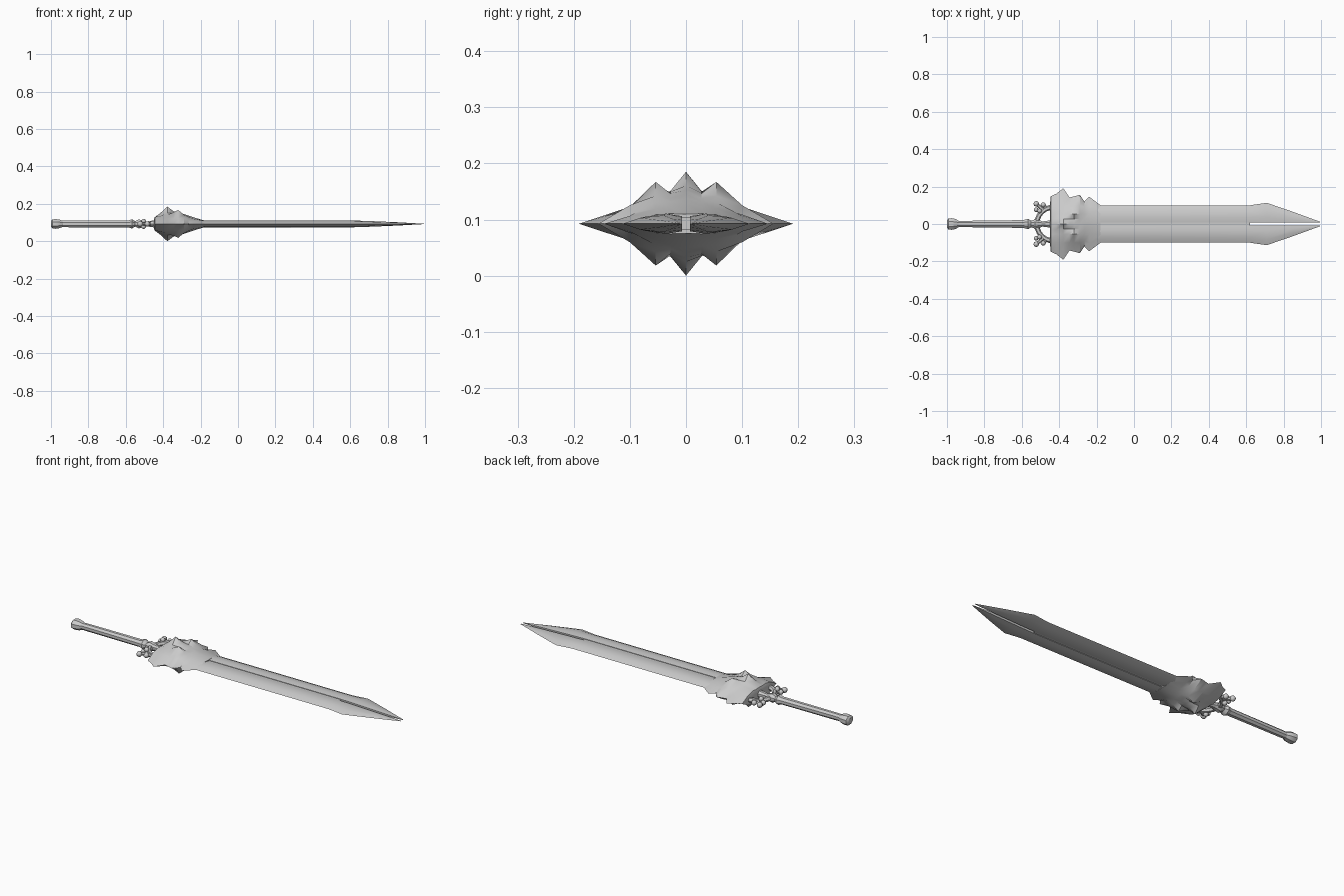
import bpy, bmesh, math
from mathutils import Vector

if "Cube" in bpy.data.objects:
    bpy.data.objects.remove(bpy.data.objects["Cube"])

ZC = 0.0925  # height of the sword's long axis


def finish(ob, angle=35):
    bpy.ops.object.select_all(action='DESELECT')
    ob.select_set(True)
    bpy.context.view_layer.objects.active = ob
    bpy.ops.object.shade_smooth_by_angle(angle=math.radians(angle))
    return ob


def loft(name, rings, angle=35):
    """Skin equal-sized rings of (x, y, z) points and cap both ends."""
    bm = bmesh.new()
    loops = [[bm.verts.new((x, y, z + ZC)) for x, y, z in r] for r in rings]
    n = len(loops[0])
    for a, b in zip(loops, loops[1:]):
        for i in range(n):
            j = (i + 1) % n
            bm.faces.new((a[i], a[j], b[j], b[i]))
    bm.faces.new(loops[0])
    bm.faces.new(loops[-1])
    bmesh.ops.recalc_face_normals(bm, faces=bm.faces)
    me = bpy.data.meshes.new(name)
    bm.to_mesh(me)
    bm.free()
    ob = bpy.data.objects.new(name, me)
    bpy.context.collection.objects.link(ob)
    return finish(ob, angle)


def oval(x, ry, rz, n=8):
    off = math.pi / n
    return [(x, ry * math.cos(off + 2 * math.pi * i / n) / math.cos(off),
             rz * math.sin(off + 2 * math.pi * i / n) / math.cos(off)) for i in range(n)]


def turned(name, stations, n=8, angle=35):
    return loft(name, [oval(x, ry, rz, n) for x, ry, rz in stations], angle)


def tube(name, pts, radii):
    cu = bpy.data.curves.new(name, 'CURVE')
    cu.dimensions = '3D'
    cu.bevel_depth = 1.0
    cu.bevel_resolution = 1
    cu.use_fill_caps = True
    sp = cu.splines.new('POLY')
    sp.points.add(len(pts) - 1)
    for p, (x, y, z), r in zip(sp.points, pts, radii):
        p.co = (x, y, z + ZC, 1)
        p.radius = r
    ob = bpy.data.objects.new(name, cu)
    bpy.context.collection.objects.link(ob)
    bpy.ops.object.select_all(action='DESELECT')
    ob.select_set(True)
    bpy.context.view_layer.objects.active = ob
    bpy.ops.object.convert(target='MESH')
    return finish(bpy.context.view_layer.objects.active, 50)


def ball(name, x, y, z, r):
    bpy.ops.mesh.primitive_uv_sphere_add(segments=8, ring_count=6, radius=r,
                                         location=(x, y, z + ZC))
    bpy.context.object.name = name
    finish(bpy.context.object, 60)


# pommel, grip and the collar where the grip meets the arms
turned("pommel", [(-1.0, .018, .015), (-.992, .03, .024), (-.975, .031, .026),
                  (-.955, .027, .023), (-.935, .016, .016)])
turned("grip", [(-.96, .016, .017), (-.9, .017, .018), (-.7, .019, .018), (-.56, .022, .018)])
turned("collar", [(-.59, .021, .017), (-.567, .028, .025), (-.55, .018, .014),
                  (-.53, .024, .024), (-.51, .022, .018), (-.49, .014, .013),
                  (-.44, .02, .02)])

# twin blade halves, split by a slit towards the tip: x, half width, half thickness
blade = [(-.32, .1, .018), (.62, .1, .018), (.71, .113, .015), (.85, .065, .009),
         (.995, .012, .001)]
for side, s in (("left", 1), ("right", -1)):
    rings = []
    for x, w, t in blade:
        m = .008 + (w - .008) * .3
        k = .008 + (w - .008) * .7
        prof = [(.007, -t * .75), (m, -t), (k, -t * .7), (w, 0),
                (k, t * .7), (m, t), (.007, t * .75)]
        rings.append([(x, s * y, z) for y, z in prof])
    loft("blade_" + side, rings, 30)

# sunken rib joining the halves below the slit
loft("blade_rib", [[(x, y, z) for y, z in ((-.01, -.011), (.01, -.011), (.01, .011), (-.01, .011))]
                   for x in (-.32, .62)])

# jagged guard: x, half width, then heights at y = 0, .028, .054, .1
guard = [(-.45, .10, .022, .022, .024, .018),
         (-.445, .148, .036, .034, .036, .026),
         (-.415, .162, .058, .045, .042, .028),
         (-.378, .191, .0925, .058, .048, .030),
         (-.345, .142, .068, .057, .062, .026),
         (-.320, .148, .060, .054, .0745, .030),
         (-.290, .156, .053, .045, .050, .033),
         (-.265, .120, .045, .039, .038, .020),
         (-.240, .146, .036, .030, .027, .014),
         (-.180, .101, .017, .018, .016, .008)]
rings = []
for x, w, h0, h1, h2, h3 in guard:
    q = [(0, h0), (.028, h1), (.054, h2), (min(.1, w * .75), h3)]
    top = [(-y, z) for y, z in reversed(q[1:])] + q
    ring = [(-w, 0)] + top + [(w, 0)] + [(y, -z) for y, z in reversed(top)]
    rings.append([(x, y, z) for y, z in ring])
loft("guard", rings, 35)

# crescent arms with knobbed prongs behind the guard
for side, s in (("left", 1), ("right", -1)):
    arc = [(-.43 - .09 * math.cos(a), s * .09 * math.sin(a), 0)
           for a in [math.radians(d) for d in range(0, 91, 15)]]
    tube("arm_" + side, arc, [.014, .014, .013, .013, .013, .014, .015])
    for i, (base, tip, r) in enumerate((
            ((-.495, .062), (-.523, .076), .013),
            ((-.485, .075), (-.523, .108), .015),
            ((-.47, .085), (-.485, .102), .014))):
        tube(f"prong_{side}_{i}", [(base[0], s * base[1], 0), (tip[0], s * tip[1], 0)],
             [.011, .008])
        ball(f"knob_{side}_{i}", tip[0], s * tip[1], 0, r)
    # small studs above and below each arm
    for j, z in enumerate((.014, -.014)):
        ball(f"stud_{side}_{j}", -.505, s * .07, z, .013)
